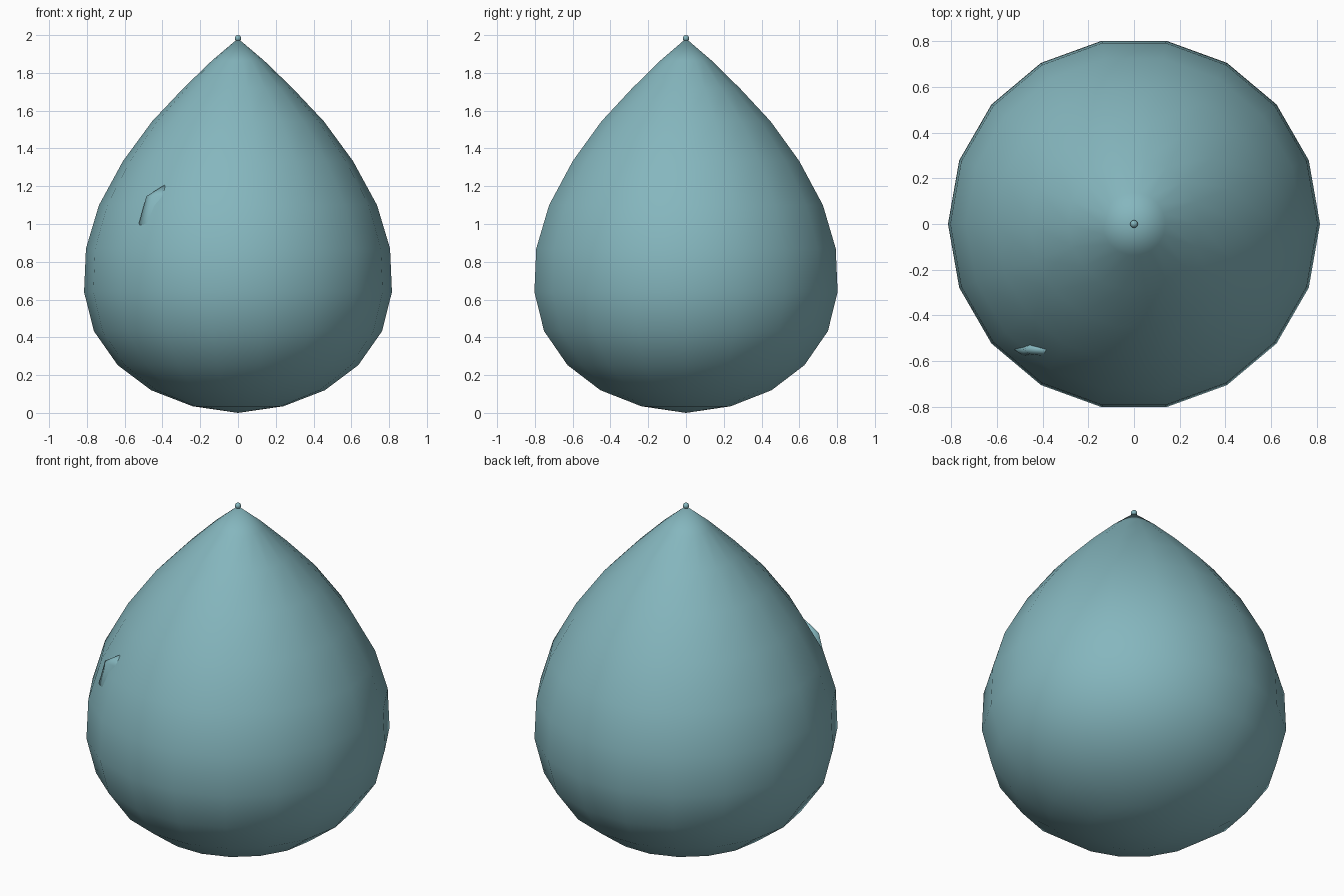
import bpy, bmesh, math

if "Cube" in bpy.data.objects:
    bpy.data.objects.remove(bpy.data.objects["Cube"])

# single teal colour
teal = bpy.data.materials.new("water teal")
teal.diffuse_color = (0.235, 0.47, 0.515, 1)
teal.use_nodes = True
teal.node_tree.nodes["Principled BSDF"].inputs["Base Color"].default_value = teal.diffuse_color


def finish(name, bm):
    bmesh.ops.recalc_face_normals(bm, faces=bm.faces)
    for f in bm.faces:
        f.smooth = True
    me = bpy.data.meshes.new(name)
    bm.to_mesh(me)
    bm.free()
    me.materials.append(teal)
    ob = bpy.data.objects.new(name, me)
    bpy.context.collection.objects.link(ob)
    return ob


def ellipsoid(name, centre, radii, segs, rings):
    bm = bmesh.new()
    bmesh.ops.create_uvsphere(bm, u_segments=segs, v_segments=rings, radius=1)
    bmesh.ops.scale(bm, vec=radii, verts=bm.verts)
    bmesh.ops.translate(bm, vec=centre, verts=bm.verts)
    return finish(name, bm)


# drop body: profile (radius, height) turned in 18 sides
profile = [(0.24, 0.035), (0.46, 0.12), (0.637, 0.253), (0.763, 0.433),
           (0.815, 0.64), (0.805, 0.87), (0.736, 1.10), (0.609, 1.333),
           (0.455, 1.543), (0.29, 1.718), (0.138, 1.865)]
N = 18
bm = bmesh.new()
rings = [[bm.verts.new((r * math.cos(2 * math.pi * i / N),
                        r * math.sin(2 * math.pi * i / N), z))
          for i in range(N)] for r, z in profile]
bottom = bm.verts.new((0, 0, 0))
apex = bm.verts.new((0, 0, 1.982))
for i in range(N):
    j = (i + 1) % N
    bm.faces.new((bottom, rings[0][j], rings[0][i]))
    bm.faces.new((apex, rings[-1][i], rings[-1][j]))
    for a, b in zip(rings, rings[1:]):
        bm.faces.new((a[i], a[j], b[j], b[i]))
finish("drop_body", bm)

# small ball on the tip
ellipsoid("tip_ball", (0, 0, 1.983), (0.017, 0.017, 0.017), 12, 8)

# half-sunken glint on the upper left of the front
ellipsoid("glint", (-0.39, -0.55, 1.005), (0.134, 0.04, 0.201), 8, 4)
